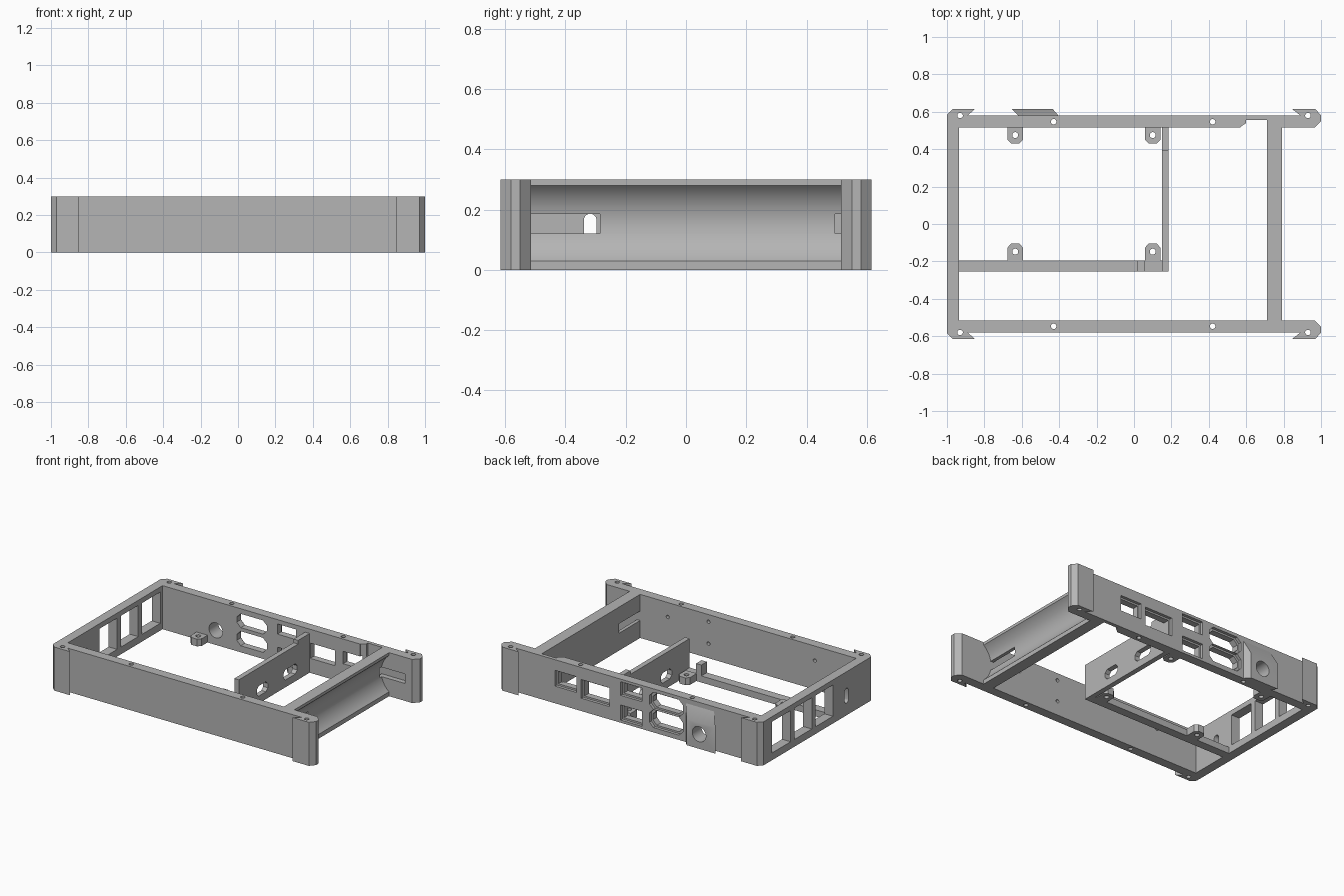
import bpy, bmesh, math
from mathutils import Vector

old = bpy.data.objects.get("Cube")
if old:
    bpy.data.objects.remove(old, do_unlink=True)

grey = bpy.data.materials.new("mid_grey")
grey.use_nodes = True
COLOUR = (0.46, 0.46, 0.46, 1)
grey.diffuse_color = COLOUR
grey.node_tree.nodes["Principled BSDF"].inputs["Base Color"].default_value = COLOUR

H = 0.30
PLACE = {"z": lambda u, v, w: (u, v, w),
         "y": lambda u, v, w: (u, w, v),
         "x": lambda u, v, w: (w, u, v)}


def prism(name, pts, lo, hi, axis="z"):
    """Extrude a flat outline along an axis."""
    bm = bmesh.new()
    rings = [[bm.verts.new(PLACE[axis](u, v, w)) for u, v in pts] for w in (lo, hi)]
    n = len(pts)
    bm.faces.new(rings[0])
    bm.faces.new(rings[1])
    for i in range(n):
        j = (i + 1) % n
        bm.faces.new((rings[0][i], rings[0][j], rings[1][j], rings[1][i]))
    bmesh.ops.recalc_face_normals(bm, faces=bm.faces)
    mesh = bpy.data.meshes.new(name)
    bm.to_mesh(mesh)
    bm.free()
    ob = bpy.data.objects.new(name, mesh)
    bpy.context.collection.objects.link(ob)
    mesh.materials.append(grey)
    return ob


def rect(u0, u1, v0, v1, c=0.0):
    """Rectangle outline, with optional clipped corners."""
    if not c:
        return [(u0, v0), (u1, v0), (u1, v1), (u0, v1)]
    return [(u0 + c, v0), (u1 - c, v0), (u1, v0 + c), (u1, v1 - c),
            (u1 - c, v1), (u0 + c, v1), (u0, v1 - c), (u0, v0 + c)]


def circle(u, v, r, n=20, stretch=0.0):
    """Circle, or an upright slot when stretched."""
    pts = []
    for i in range(n):
        a = 2 * math.pi * (i + 0.5) / n
        s = math.sin(a)
        pts.append((u + r * math.cos(a), v + r * s + math.copysign(stretch, s)))
    return pts


def cut(ob, outline, lo, hi, axis):
    """Remove an extruded outline from a part."""
    tool = prism("cutter", outline, lo, hi, axis)
    mod = ob.modifiers.new("cut", "BOOLEAN")
    mod.operation = "DIFFERENCE"
    mod.solver = "EXACT"
    mod.object = tool
    bpy.context.view_layer.objects.active = ob
    bpy.ops.object.modifier_apply(modifier=mod.name)
    bpy.data.objects.remove(tool, do_unlink=True)


# Long walls with flared corner posts
plan = [(-1, .515), (-1, .585), (-.97, .615), (-.85, .615), (-.89, .58), (.89, .58),
        (.845, .615), (.97, .615), (1, .58), (1, .55), (.965, .515)]
back = prism("back_wall", plan, 0, H)
front = prism("front_wall", [(x, -y) for x, y in plan], 0, H)
for wall, side in ((back, 1), (front, -1)):
    for x, y in ((-.93, .58), (.93, .58), (-.43, .547), (.42, .547)):
        cut(wall, circle(x, side * y, .015, 12), -.1, H + .1, "z")

# Small blind holes inside the front wall
for x, z in ((.19, .25), (.19, .1), (.5, .2), (-.62, .2)):
    cut(front, circle(x, z, .012, 12), -.54, -.5, "y")

# Stepped connector openings in the back wall
for x0, x1, z0, z1, c in ((.44, .58, .13, .215, 0), (.19, .38, .1, .205, 0),
                          (-.06, .08, .2, .27, 0), (-.06, .08, .03, .11, 0),
                          (-.37, -.14, .17, .265, .03), (-.37, -.14, .045, .145, .03)):
    cut(back, rect(x0, x1, z0, z1, c), .4, .7, "y")
    m = .012
    cut(back, rect(x0 - m, x1 + m, z0 - m, z1 + m, c), .56, .7, "y")

# Relief pocket and cable groove near the channel
cut(back, [(.57, .5), (.57, .52), (.6, .54), (.6, .555), (.71, .555), (.71, .5)], -.1, H + .1, "z")
cut(back, rect(.7, .91, .12, .185), .5, .55, "y")

# Raised boss with sloped top and round port
boss = prism("port_boss", [(-.615, .575), (-.655, .615), (-.435, .615), (-.4, .575)], 0, .28)
for v in boss.data.vertices:
    if v.co.z > .1 and v.co.y > .6:
        v.co.z = .18
for part in (boss, back):
    cut(part, circle(-.53, .1, .052, 28), .4, .7, "y")

# End wall with three windows and a slot
end = prism("end_wall", rect(-1, -.935, -.515, .515), 0, H)
for y0, y1 in ((.29, .49), (.06, .25), (-.17, .02)):
    cut(end, rect(y0, y1, .05, .265), -1.1, -.8, "x")
cut(end, circle(-.318, .135, .021, 20, .03), -1.1, -.8, "x")

# Concave channel wall at the open end
mid, half, depth = .155, .125, .06
radius = (half ** 2 + depth ** 2) / (2 * depth)
sweep = math.asin(half / radius)
profile = [(.71, 0), (.79, 0)]
for i in range(25):
    a = sweep * (i / 12 - 1)
    profile.append((.79 - depth + radius - radius * math.cos(a), mid + radius * math.sin(a)))
profile += [(.79, H), (.71, H)]
channel = prism("channel_wall", profile, -.515, .555, "y")
for y0, y1 in ((-.53, -.285), (.495, .56)):
    cut(channel, rect(y0, y1, .12, .185), .6, .9, "x")

# Divider with cable slots
divider = prism("divider", [(-.255, 0), (.515, 0), (.515, .27), (.39, .27), (.39, .245),
                            (-.07, .245), (-.255, .245)], .15, .185, "x")
cut(divider, rect(.23, .38, .05, .12, .02), .1, .3, "x")
cut(divider, rect(-.06, .06, .05, .12, .02), .1, .3, "x")

# Low rail with a stop post
prism("low_rail", rect(-.94, .185, -.255, -.195), 0, .045)
prism("stop_post", rect(.02, .06, -.255, -.195), 0, .12)

# Board mounting tabs
for x in (-.635, .1):
    for base, tip, label in ((.52, .43, "rear"), (-.2, -.105, "front")):
        d = .022 if tip > base else -.022
        tab = prism(label + "_mount_tab", [(x - .042, base), (x - .042, tip - d), (x - .022, tip),
                                           (x + .022, tip), (x + .042, tip - d), (x + .042, base)], 0, .05)
        cut(tab, circle(x, .475 if base > 0 else -.148, .016, 16), -.1, .2, "z")

# Smooth only the curved surfaces
for ob in bpy.context.scene.objects:
    if ob.type == "MESH":
        ob.select_set(True)
        bpy.context.view_layer.objects.active = ob
bpy.ops.object.shade_smooth_by_angle(angle=math.radians(25))
